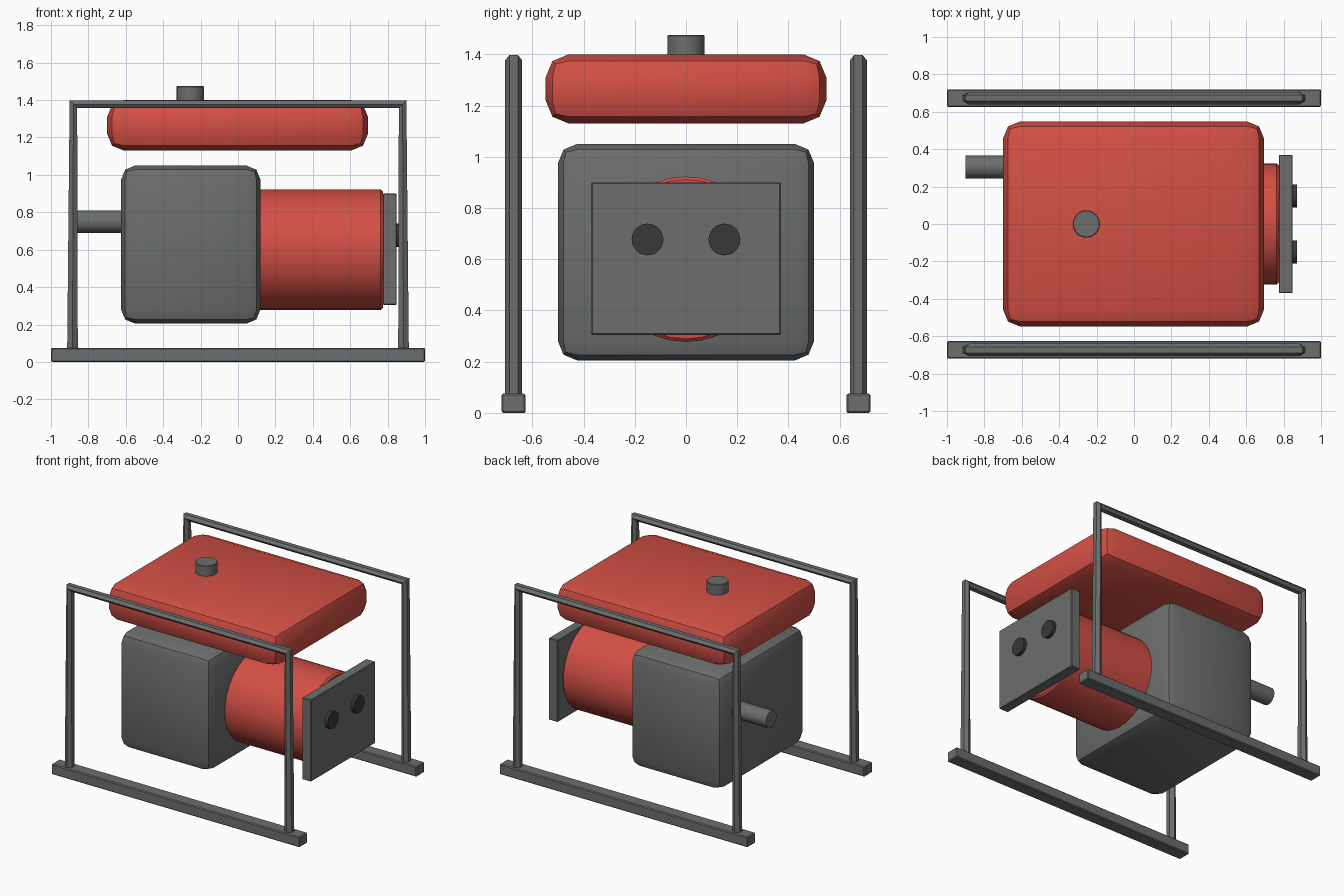
import bpy
from math import radians
from mathutils import Vector

old = bpy.data.objects.get("Cube")
if old:
    bpy.data.objects.remove(old, do_unlink=True)


def material(name, rgb):
    mat = bpy.data.materials.new(name)
    mat.use_nodes = True
    colour = (*rgb, 1)
    mat.diffuse_color = colour
    mat.node_tree.nodes["Principled BSDF"].inputs["Base Color"].default_value = colour
    return mat


RED = material("red paint", (0.65, 0.08, 0.06))
GREY = material("grey metal", (0.15, 0.155, 0.155))
DARK = material("dark plastic", (0.04, 0.04, 0.04))


def finish(obj, name, mat, bevel=0.0, segments=1):
    """Name, colour, bevel and smooth the active object."""
    obj.name = name
    obj.data.materials.clear()
    obj.data.materials.append(mat)
    if bevel:
        mod = obj.modifiers.new("rounded edges", 'BEVEL')
        mod.width = bevel
        mod.segments = segments
        mod.limit_method = 'ANGLE'
        bpy.ops.object.modifier_apply(modifier=mod.name)
    bpy.ops.object.shade_smooth_by_angle(angle=radians(30))
    return obj


def box(name, low, high, mat, bevel, segments=1):
    low, high = Vector(low), Vector(high)
    bpy.ops.mesh.primitive_cube_add(size=1, location=(low + high) / 2)
    obj = bpy.context.object
    obj.scale = high - low
    bpy.ops.object.transform_apply(location=False, rotation=False, scale=True)
    return finish(obj, name, mat, bevel, segments)


def rod(name, start, end, radius, mat, sides=24, bevel=0.0):
    start, end = Vector(start), Vector(end)
    axis = end - start
    bpy.ops.mesh.primitive_cylinder_add(
        vertices=sides, radius=radius, depth=axis.length, location=(start + end) / 2,
        rotation=axis.to_track_quat('Z', 'Y').to_euler())
    return finish(bpy.context.object, name, mat, bevel)


# Engine block, alternator and fuel tank
box("engine_block", (-0.625, -0.5, 0.205), (0.12, 0.5, 1.05), GREY, 0.075, 2)
rod("alternator", (0.0, 0, 0.6), (0.775, 0, 0.6), 0.323, RED, 32, 0.012)
box("fuel_tank", (-0.7, -0.548, 1.13), (0.695, 0.548, 1.4), RED, 0.09, 2)
rod("fuel_cap", (-0.255, 0, 1.38), (-0.255, 0, 1.475), 0.073, GREY, 24, 0.004)

# Exhaust on the far end of the block
rod("exhaust_pipe", (-0.9, 0.305, 0.75), (-0.55, 0.305, 0.75), 0.061, GREY)

# Control panel with two outlets
box("control_panel", (0.775, -0.37, 0.305), (0.848, 0.37, 0.9), GREY, 0.004)
for side, y in (("right", -0.15), ("left", 0.15)):
    rod(side + "_outlet", (0.82, y, 0.677), (0.872, y, 0.677), 0.062, DARK)

# Frame: a ground runner and a bent tube hoop on each side
for side, sign in (("front", -1), ("back", 1)):
    y = sign * 0.673
    box(side + "_runner", (-1, y - 0.047, 0), (1, y + 0.047, 0.075), GREY, 0.006)

    curve = bpy.data.curves.new(side + "_hoop", 'CURVE')
    curve.dimensions = '3D'
    curve.bevel_depth = 0.033
    curve.bevel_resolution = 1
    spline = curve.splines.new('POLY')
    path = [(-0.885, 0.04), (-0.88, 1.377), (0.88, 1.377), (0.885, 0.04)]
    spline.points.add(len(path) - 1)
    for point, (x, z) in zip(spline.points, path):
        point.co = (x, y, z, 1)
    hoop = bpy.data.objects.new(side + "_hoop", curve)
    bpy.context.collection.objects.link(hoop)
    bpy.ops.object.select_all(action='DESELECT')
    hoop.select_set(True)
    bpy.context.view_layer.objects.active = hoop
    bpy.ops.object.convert(target='MESH')
    finish(bpy.context.object, side + "_hoop", GREY)
